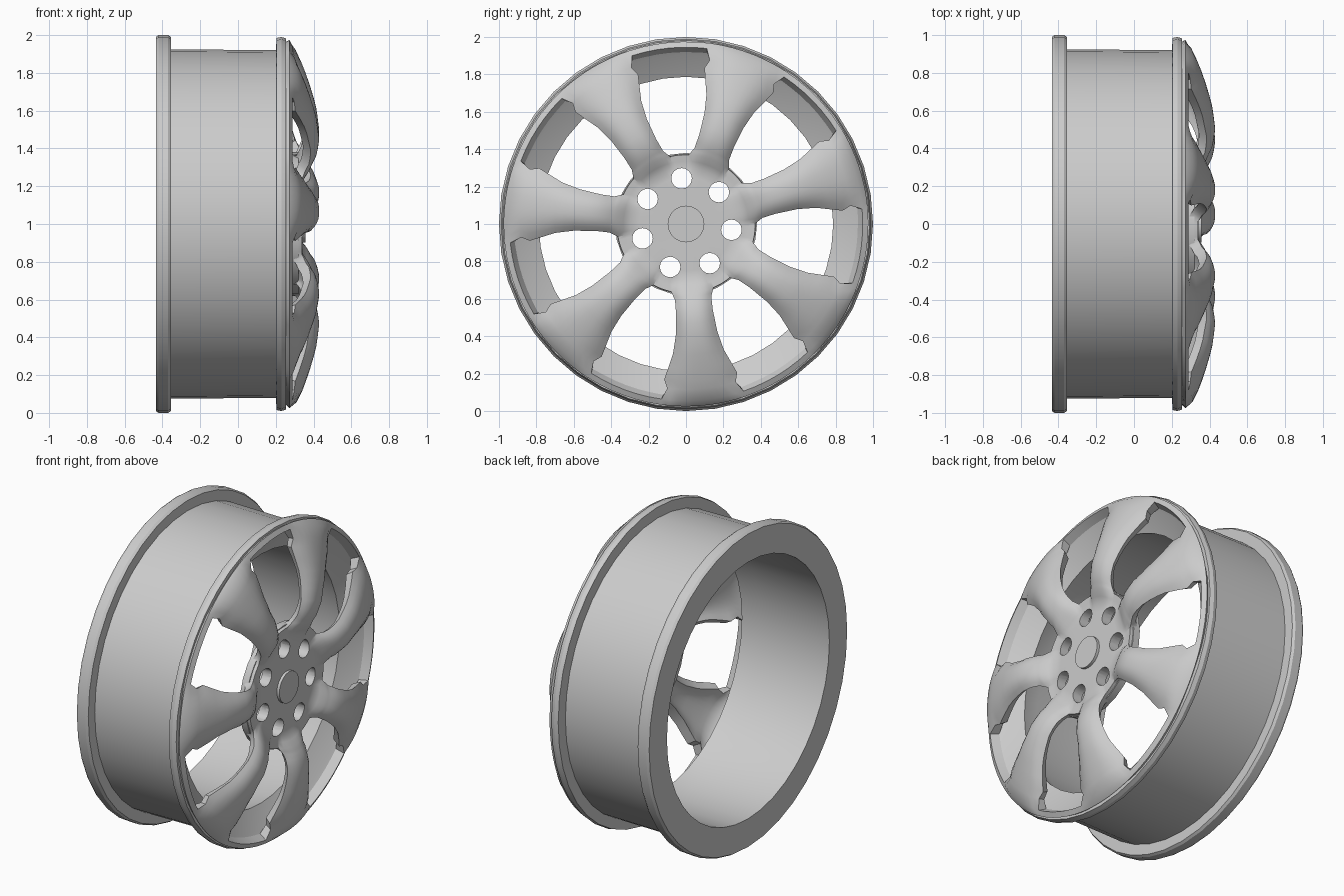
import bpy, bmesh
from math import sin, cos, pi, asin, radians
from mathutils import Matrix

if "Cube" in bpy.data.objects:
    bpy.data.objects.remove(bpy.data.objects["Cube"])

N = 7
STEP = 2 * pi / N
WINDOW_ANGLE = radians(95.5)

metal = bpy.data.materials.new("grey_metal")
metal.use_nodes = True
metal.diffuse_color = (0.6, 0.6, 0.6, 1)
metal.node_tree.nodes["Principled BSDF"].inputs["Base Color"].default_value = (0.6, 0.6, 0.6, 1)


def point(x, r, a):
    """Wheel coordinates: axle along x, hub at height 1."""
    return (x, r * cos(a), 1 + r * sin(a))


def finish(bm, name):
    bmesh.ops.recalc_face_normals(bm, faces=bm.faces)
    mesh = bpy.data.meshes.new(name)
    bm.to_mesh(mesh)
    bm.free()
    obj = bpy.data.objects.new(name, mesh)
    bpy.context.collection.objects.link(obj)
    mesh.materials.append(metal)
    return obj


def smooth(obj, angle):
    bpy.ops.object.select_all(action='DESELECT')
    obj.select_set(True)
    bpy.context.view_layer.objects.active = obj
    bpy.ops.object.shade_smooth_by_angle(angle=radians(angle))


def lathe(name, profile, segments):
    """Spin a closed (x, r) profile around the axle."""
    bm = bmesh.new()
    rings = [[bm.verts.new(point(x, r, 2 * pi * i / segments)) for x, r in profile]
             for i in range(segments)]
    n = len(profile)
    for i in range(segments):
        a, b = rings[i], rings[(i + 1) % segments]
        for j in range(n):
            k = (j + 1) % n
            bm.faces.new((a[j], a[k], b[k], b[j]))
    return finish(bm, name)


def disc(bm, x0, x1, r, segments, y=0, z=1):
    turn = Matrix.Translation(((x0 + x1) / 2, y, z)) @ Matrix.Rotation(pi / 2, 4, 'Y')
    bmesh.ops.create_cone(bm, cap_ends=True, segments=segments, radius1=r, radius2=r,
                          depth=x1 - x0, matrix=turn)


def lerp(table, r):
    """Piecewise linear lookup."""
    if r <= table[0][0]:
        return table[0][1]
    for (r0, v0), (r1, v1) in zip(table, table[1:]):
        if r <= r1:
            return v0 + (v1 - v0) * (r - r0) / (r1 - r0)
    return table[-1][1]


# Barrel with back flange, front lip, inner step and flared front mouth
rim = lathe("rim_barrel", [
    (-.435, .812), (-.435, .99), (-.42, 1), (-.37, 1), (-.355, .99), (-.355, .925),
    (.2, .92), (.205, .985), (.23, .99), (.255, .982), (.255, .945), (.225, .905),
    (.16, .787), (.05, .812)], 40)
smooth(rim, 24)

# Spoked face: one polar grid, with window cells left open
crest = [(0, .34), (.3, .342), (.37, .385), (.45, .42), (.53, .43), (.64, .417),
         (.725, .396), (.82, .366), (.9, .335), (.945, .31), (.975, .272)]
drop = [(.28, 0), (.37, .045), (.45, .04), (.6, .05), (.85, .055), (.945, .022), (.975, 0)]
half_window = [(.37, .05), (.41, .085), (.48, .115), (.6, .155), (.7, .175),
               (.84, .178), (.885, .21), (.945, .2)]
rows = [.08, .17, .25, .3, .335, .37, .39, .41, .44, .48, .53, .6, .65, .7, .77,
        .84, .885, .945, .975]
SPOKE, GAP = 10, 6
TIP, TOP = .37, .945

bm = bmesh.new()
grid = []
for r in rows:
    ring = []
    rr = min(max(r, TIP), TOP)
    gap = asin(lerp(half_window, rr) / rr)
    for s in range(N):
        mid = WINDOW_ANGLE + s * STEP
        for i in range(GAP):
            u = 2 * i / GAP - 1
            x = lerp(crest, r) - lerp(drop, r)
            ring.append(bm.verts.new(point(x, r, mid + u * gap)))
        for i in range(SPOKE):
            t = 2 * i / SPOKE - 1
            x = lerp(crest, r) - lerp(drop, r) * abs(t) ** 2.5
            ring.append(bm.verts.new(point(x, r, mid + STEP / 2 + t * (STEP / 2 - gap))))
    grid.append(ring)
count = len(grid[0])
for j in range(len(rows) - 1):
    is_window = TIP <= rows[j] < TOP
    for i in range(count):
        if is_window and i % (GAP + SPOKE) < GAP:
            continue
        k = (i + 1) % count
        bm.faces.new((grid[j][i], grid[j][k], grid[j + 1][k], grid[j + 1][i]))
bm.faces.new(grid[0])
face = finish(bm, "spoked_face")
if face.data.polygons[0].normal.x < 0:
    face.data.flip_normals()
shell = face.modifiers.new("thickness", 'SOLIDIFY')
shell.thickness = .055
shell.offset = -1

# Mounting plate behind the hub
bm = bmesh.new()
disc(bm, .275, .32, .38, 28)
plate = finish(bm, "hub_plate")

# Bolt hole cutters
bm = bmesh.new()
for s in range(N):
    a = WINDOW_ANGLE + s * STEP
    disc(bm, .1, .6, .055, 16, .245 * cos(a), 1 + .245 * sin(a))
cutter = finish(bm, "bolt_hole_cutter")
for obj in (face, plate):
    cut = obj.modifiers.new("bolt_holes", 'BOOLEAN')
    cut.object = cutter
    cut.solver = 'EXACT'
    bpy.context.view_layer.objects.active = obj
    for m in list(obj.modifiers):
        bpy.ops.object.modifier_apply(modifier=m.name)
    smooth(obj, 35)
bpy.data.objects.remove(cutter)

# Centre cap
bm = bmesh.new()
disc(bm, .32, .358, .098, 20)
smooth(finish(bm, "centre_cap"), 30)
